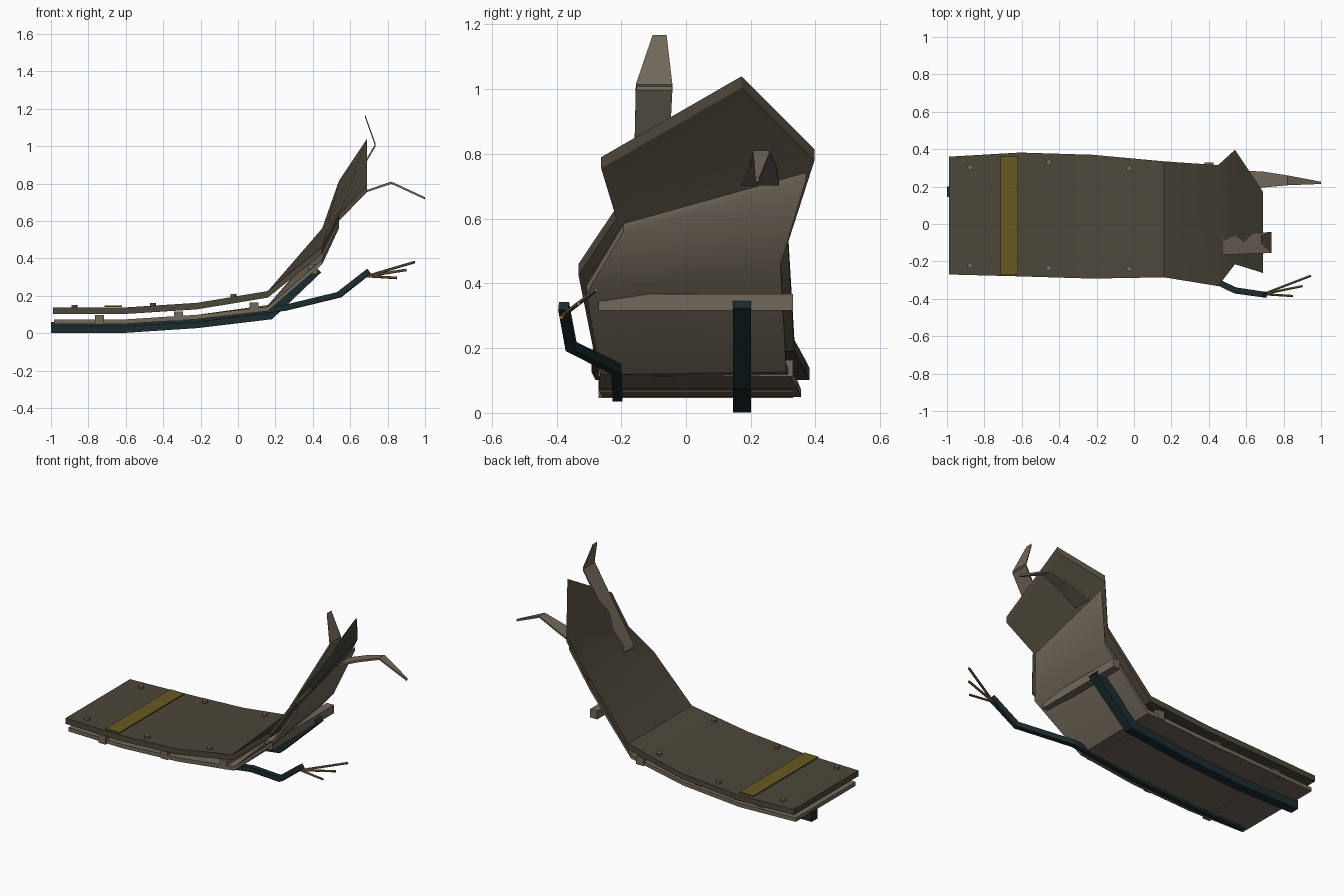
import bpy, bmesh, math
from mathutils import Vector

if "Cube" in bpy.data.objects:
    bpy.data.objects.remove(bpy.data.objects["Cube"])


def material(name, r, g, b):
    m = bpy.data.materials.new(name)
    m.diffuse_color = (r, g, b, 1)
    m.use_nodes = True
    m.node_tree.nodes["Principled BSDF"].inputs["Base Color"].default_value = m.diffuse_color
    return m


OLIVE = material("dark olive plate", 0.072, 0.063, 0.042)
TAUPE = material("taupe metal", 0.165, 0.138, 0.102)
YELLOW = material("dull yellow", 0.14, 0.098, 0.016)
DARK = material("blue black tube", 0.012, 0.025, 0.029)
COPPER = material("copper wire", 0.22, 0.11, 0.04)
BRASS = material("brass wire", 0.20, 0.14, 0.05)


def loft(name, rings, mat, smooth=False):
    """Skin closed rings of equal length and cap both ends."""
    bm = bmesh.new()
    vs = [[bm.verts.new(p) for p in ring] for ring in rings]
    n = len(vs[0])
    for a, b in zip(vs, vs[1:]):
        for i in range(n):
            j = (i + 1) % n
            bm.faces.new((a[i], a[j], b[j], b[i]))
    bm.faces.new(vs[0])
    bm.faces.new(vs[-1])
    bmesh.ops.recalc_face_normals(bm, faces=bm.faces)
    me = bpy.data.meshes.new(name)
    bm.to_mesh(me)
    bm.free()
    me.materials.append(mat)
    ob = bpy.data.objects.new(name, me)
    bpy.context.collection.objects.link(ob)
    if smooth:
        bpy.ops.object.select_all(action='DESELECT')
        ob.select_set(True)
        bpy.context.view_layer.objects.active = ob
        bpy.ops.object.shade_smooth_by_angle(angle=math.radians(30))
    return ob


def sheet(name, rows, thick, mat, smooth=True):
    """Bent plate; each row is x, left y, left top z, right y, right top z."""
    rings = [[(x, yl, zl), (x, yr, zr), (x, yr, zr - thick), (x, yl, zl - thick)]
             for x, yl, zl, yr, zr in rows]
    return loft(name, rings, mat, smooth)


def sweep(name, path, radius, sides, mat):
    """Tube along a path; four sides gives an upright square section."""
    pts = [Vector(p) for p in path]
    rings = []
    for i, p in enumerate(pts):
        t0 = (p - pts[i - 1]).normalized() if i else None
        t1 = (pts[i + 1] - p).normalized() if i < len(pts) - 1 else None
        t = ((t0 or t1) + (t1 or t0)).normalized()
        side = t.cross(Vector((0, 0, 1))).normalized()
        up = side.cross(t)
        ring = []
        for k in range(sides):
            a = 2 * math.pi * (k + 0.5) / sides
            ring.append(p + radius * (math.cos(a) * side + math.sin(a) * up))
        rings.append(ring)
    return loft(name, rings, mat)


def box(name, x0, x1, y0, y1, z0, z1, mat):
    return sheet(name, [(x0, y0, z1, y1, z1), (x1, y0, z1, y1, z1)], z1 - z0, mat, False)


# Outer plate, curled up and torn at its end
sheet("outer_plate", [
    (-0.99, -0.27, 0.137, 0.36, 0.137),
    (-0.61, -0.28, 0.137, 0.382, 0.137),
    (-0.22, -0.292, 0.162, 0.37, 0.162),
    (0.16, -0.285, 0.225, 0.335, 0.225),
    (0.45, -0.332, 0.46, 0.315, 0.56),
    (0.54, -0.215, 0.635, 0.397, 0.815),
    (0.69, -0.262, 0.79, 0.172, 1.04)], 0.035, OLIVE)

# Inner plate following the same bend
sheet("inner_plate", [
    (-0.985, -0.25, 0.073, 0.335, 0.073),
    (-0.61, -0.26, 0.073, 0.355, 0.073),
    (-0.22, -0.27, 0.098, 0.345, 0.098),
    (0.16, -0.265, 0.142, 0.31, 0.15),
    (0.45, -0.308, 0.392, 0.292, 0.482),
    (0.54, -0.193, 0.585, 0.37, 0.742)], 0.024, TAUPE)

# Cross ribs
for i, (x, z) in enumerate([(-0.74, 0.072), (-0.318, 0.09), (0.085, 0.138), (0.4, 0.342)]):
    box(f"cross_rib_{i + 1}", x - 0.024, x + 0.024, -0.27, 0.33, z - 0.026, z + 0.026, TAUPE)

# Yellow marking stripe
box("yellow_stripe", -0.715, -0.62, -0.272, 0.362, 0.141, 0.148, YELLOW)

# Bolts on the outer plate
for i, (x, y, z) in enumerate([
        (-0.875, 0.303, 0.137), (-0.455, 0.33, 0.147), (-0.025, 0.298, 0.194),
        (-0.875, -0.222, 0.137), (-0.455, -0.235, 0.147), (-0.025, -0.24, 0.194)]):
    rings = [[(x + 0.016 * math.cos(k * math.pi / 4), y + 0.016 * math.sin(k * math.pi / 4), h)
              for k in range(8)] for h in (z - 0.012, z + 0.014)]
    loft(f"bolt_{i + 1}", rings, TAUPE)

# Square conduits underneath
sweep("main_conduit", [(-1, 0.173, 0.03), (-0.6, 0.173, 0.03), (-0.22, 0.173, 0.055),
                       (0.17, 0.173, 0.1), (0.425, 0.173, 0.345)], 0.04, 4, DARK)
sweep("broken_conduit", [(-0.95, -0.212, 0.051), (-0.6, -0.212, 0.051), (-0.22, -0.212, 0.073),
                         (0.25, -0.215, 0.135), (0.54, -0.355, 0.205), (0.7, -0.378, 0.33)],
      0.022, 4, DARK)

# Frayed wires from the broken conduit
for name, end, mat in [("wire_upper", (0.945, -0.277, 0.38), TAUPE),
                       ("wire_middle", (0.9, -0.332, 0.338), BRASS),
                       ("wire_lower", (0.85, -0.385, 0.295), COPPER)]:
    sweep(name, [(0.69, -0.375, 0.305), end], 0.007, 6, mat)

# Torn strips peeling from the end
sheet("upper_torn_strip", [(0.47, -0.165, 0.56, -0.065, 0.56), (0.735, -0.155, 1.015, -0.042, 1.015),
                           (0.68, -0.103, 1.168, -0.06, 1.168)], 0.018, TAUPE, False)
sheet("side_torn_strip", [(0.56, 0.17, 0.715, 0.287, 0.715), (0.69, 0.195, 0.766, 0.28, 0.766),
                          (0.82, 0.207, 0.81, 0.26, 0.81), (1.0, 0.214, 0.727, 0.226, 0.727)],
      0.012, TAUPE, False)
